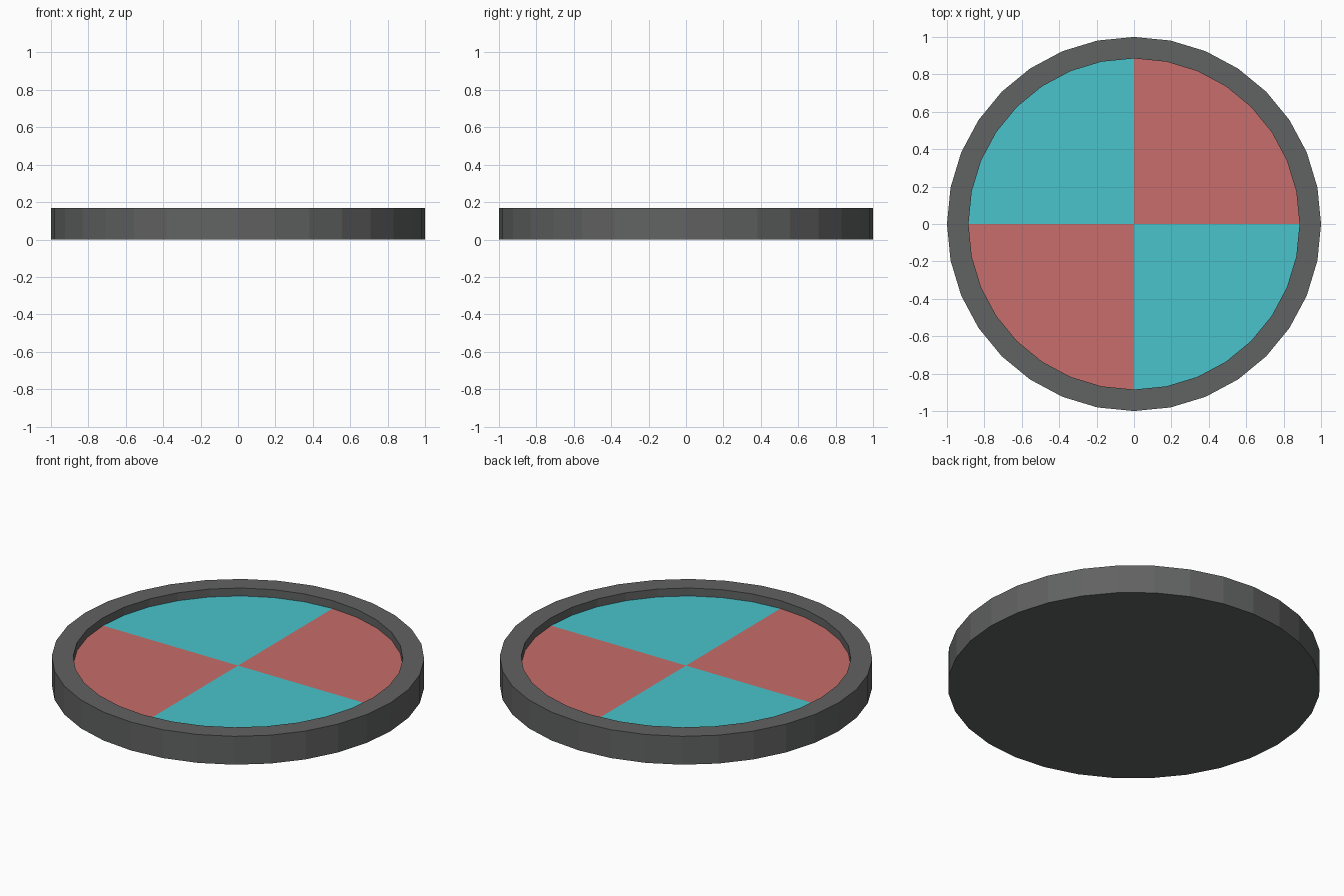
import bpy, bmesh, math

if "Cube" in bpy.data.objects:
    bpy.data.objects.remove(bpy.data.objects["Cube"])

SIDES = 32
R_OUT, R_IN = 1.0, 0.885
HEIGHT, FLOOR_Z = 0.168, 0.121


def material(name, rgb):
    mat = bpy.data.materials.new(name)
    mat.diffuse_color = (*rgb, 1)
    mat.use_nodes = True
    mat.node_tree.nodes["Principled BSDF"].inputs["Base Color"].default_value = mat.diffuse_color
    return mat


def finish(bm, name, mats):
    bmesh.ops.recalc_face_normals(bm, faces=bm.faces)
    mesh = bpy.data.meshes.new(name)
    bm.to_mesh(mesh)
    bm.free()
    for m in mats:
        mesh.materials.append(m)
    obj = bpy.data.objects.new(name, mesh)
    bpy.context.collection.objects.link(obj)
    return obj


def ring(bm, r, z):
    return [bm.verts.new((r * math.cos(i * math.tau / SIDES),
                          r * math.sin(i * math.tau / SIDES), z)) for i in range(SIDES)]


grey = material("dark_grey", (0.12, 0.122, 0.123))
red = material("red", (0.57, 0.155, 0.147))
teal = material("teal", (0.065, 0.55, 0.6))

# One closed disc: outer wall, rim top, recess wall, base and quartered floor
bm = bmesh.new()
rings = [ring(bm, r, z) for r, z in
         ((R_OUT, 0), (R_OUT, HEIGHT), (R_IN, HEIGHT), (R_IN, FLOOR_Z))]
for a, b in zip(rings, rings[1:]):
    for i in range(SIDES):
        j = (i + 1) % SIDES
        bm.faces.new((a[i], a[j], b[j], b[i]))
bm.faces.new(rings[0][::-1])

# Four coloured quadrants meeting at the centre
centre = bm.verts.new((0, 0, FLOOR_Z))
quarter = SIDES // 4
for q in range(4):
    arc = [rings[3][(q * quarter + k) % SIDES] for k in range(quarter + 1)]
    face = bm.faces.new([centre] + arc)
    face.material_index = 1 + q % 2
finish(bm, "quartered_disc", (grey, red, teal))
